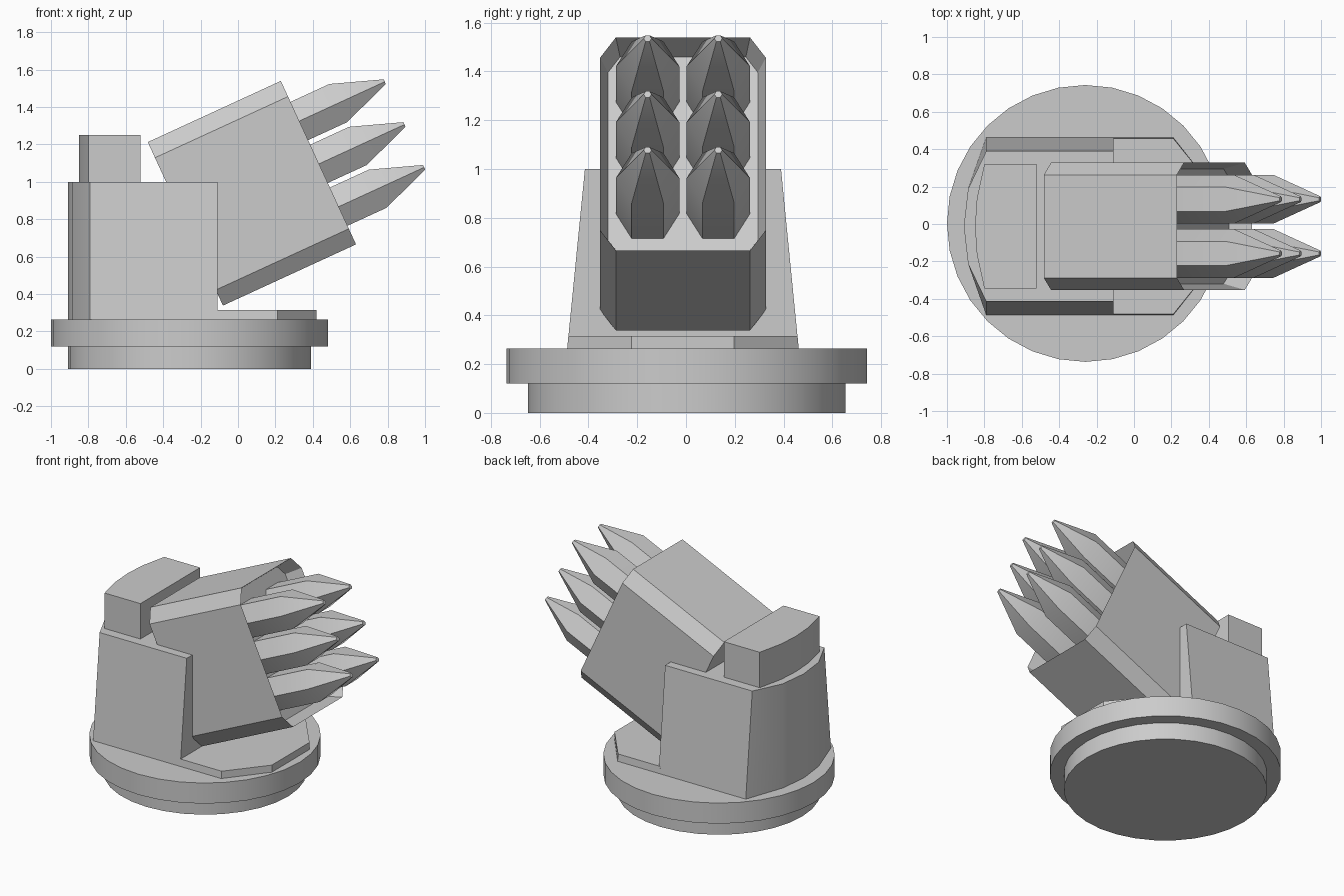
import bpy, bmesh
from math import sin, cos, pi, radians

if "Cube" in bpy.data.objects:
    bpy.data.objects.remove(bpy.data.objects["Cube"])

CY = -0.0125          # sideways centre of turret parts
TILT = radians(-24.7)  # upward tilt of the launcher
SMOOTH = radians(30)


def loft(name, rings, recess=None):
    """Skin equal-length rings of points; optionally recess the last cap."""
    bm = bmesh.new()
    loops = [[bm.verts.new(p) for p in ring] for ring in rings]
    n = len(loops[0])
    for a, b in zip(loops, loops[1:]):
        for i in range(n):
            j = (i + 1) % n
            bm.faces.new((a[i], a[j], b[j], b[i]))
    bm.faces.new(loops[0][::-1])
    cap = bm.faces.new(loops[-1])
    bmesh.ops.recalc_face_normals(bm, faces=bm.faces)
    if recess:
        rim, depth = recess
        bmesh.ops.inset_region(bm, faces=[cap], thickness=rim, use_even_offset=True)
        for v in cap.verts:
            v.co.x -= depth
    me = bpy.data.meshes.new(name)
    bm.to_mesh(me)
    bm.free()
    ob = bpy.data.objects.new(name, me)
    bpy.context.collection.objects.link(ob)
    bpy.ops.object.select_all(action='DESELECT')
    bpy.context.view_layer.objects.active = ob
    ob.select_set(True)
    bpy.ops.object.shade_smooth_by_angle(angle=SMOOTH)
    return ob


def disc(name, r, z0, z1, n=32):
    return loft(name, [[(-0.26 + r * cos(2 * pi * i / n), 0.003 + r * sin(2 * pi * i / n), z)
                        for i in range(n)] for z in (z0, z1)])


def plan(half, z):
    """Mirror a half outline (x, y >= 0) into a closed ring at height z."""
    left = [(x, CY + y, z) for x, y in half]
    right = [(x, CY - y, z) for x, y in reversed(half) if y > 0]
    return left + right


# Round base
disc("base_lower_ring", 0.65, 0.0, 0.12)
disc("base_turntable", 0.74, 0.12, 0.265)

# Front deck plate
deck = [(-0.12, 0.475), (0.21, 0.475), (0.42, 0.21)]
loft("deck_plate", [plan(deck, 0.26), plan([(x, y - (0.005 if y > 0.3 else 0)) for x, y in deck], 0.315)])


# Tapered housing with bowed back
def housing(w):
    return [(-0.91, 0), (-0.887, 0.2), (-0.79, w), (-0.11, w)]


loft("housing", [plan(housing(0.475), 0.26), plan(housing(0.402), 1.0)])

# Rear block on the housing
block = [(-0.85, 0), (-0.84, 0.15), (-0.80, 0.333), (-0.52, 0.333)]
loft("rear_block", [plan(block, 0.99), plan(block, 1.25)])

# Launcher box with chamfered edges and recessed front
W, H, cw, ch = 0.34, 0.481, 0.065, 0.092
section = [(W, H - ch), (W - cw, H), (cw - W, H), (-W, H - ch),
           (-W, ch - H), (cw - W, -H), (W - cw, -H), (W, ch - H)]
box = loft("launcher_box", [[(x, y, z) for y, z in section] for x in (-0.783, 0.0)],
           recess=(0.033, 0.12))
box.location = (0.43, CY, 1.1025)
box.rotation_euler = (0, TILT, 0)

# Six hexagonal missiles
for row in range(3):
    for side in (-1, 1):
        rings = [[(x, side * 0.145 + r * cos(pi * i / 3),
                   -0.007 + (row - 1) * 0.252 + r * sin(pi * i / 3)) for i in range(6)]
                 for x, r in ((-0.13, 0.13), (0.229, 0.13), (0.503, 0.016))]
        m = loft("missile", rings)
        m.location = box.location
        m.rotation_euler = box.rotation_euler
